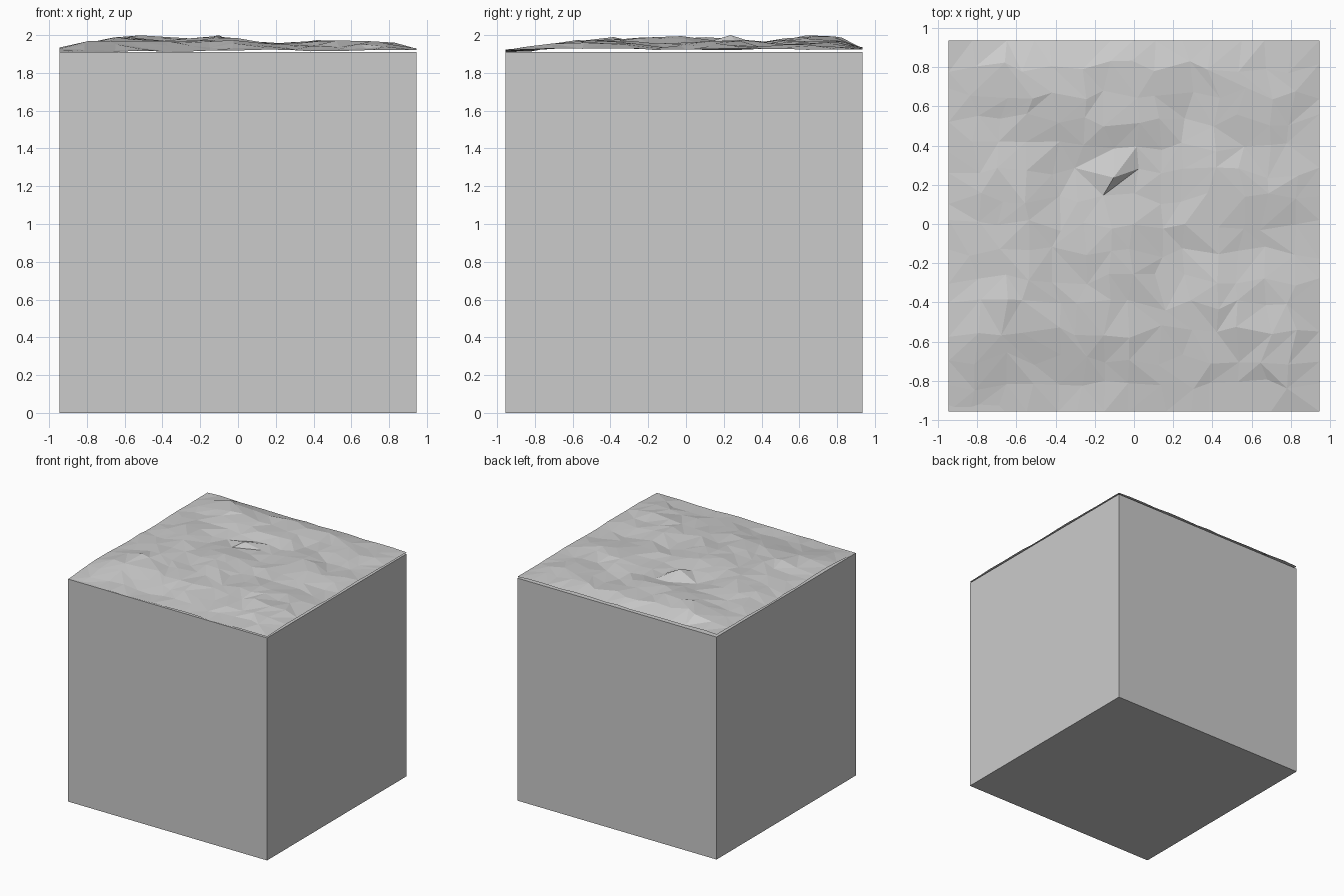
import bpy, bmesh, random
from mathutils import Vector, noise

if "Cube" in bpy.data.objects:
    bpy.data.objects.remove(bpy.data.objects["Cube"])

random.seed(4)
X0, X1, Y0, Y1 = -0.945, 0.945, -0.955, 0.935
TOP = 1.91
N = 14


def finish(name, bm):
    mesh = bpy.data.meshes.new(name)
    bm.to_mesh(mesh)
    bm.free()
    obj = bpy.data.objects.new(name, mesh)
    bpy.context.collection.objects.link(obj)
    return obj


def profile(points, t):
    for (a, za), (b, zb) in zip(points, points[1:]):
        if t <= b:
            return za + (zb - za) * max(0, (t - a) / (b - a))
    return points[-1][1]


# Solid ground block
bm = bmesh.new()
bmesh.ops.create_cube(bm, size=1)
for v in bm.verts:
    v.co = Vector((X0 if v.co.x < 0 else X1, Y0 if v.co.y < 0 else Y1,
                   0 if v.co.z < 0 else TOP))
finish("ground_block", bm)

# Skyline of the surface as seen from the front and from the right
along_x = [(-0.95, 1.95), (-0.8, 1.962), (-0.6, 2.0), (-0.35, 1.985), (-0.2, 2.0),
           (0.0, 1.985), (0.25, 1.955), (0.5, 1.978), (0.7, 1.965), (0.95, 1.945)]
along_y = [(-0.96, 1.925), (-0.8, 1.945), (-0.6, 1.975), (-0.3, 2.0), (0.1, 1.995),
           (0.4, 1.965), (0.8, 2.0), (0.94, 1.96)]

# Uneven low-poly surface: jittered grid, displaced and triangulated
bm = bmesh.new()
step = (X1 - X0) / N
grid = []
for j in range(N + 1):
    row = []
    for i in range(N + 1):
        jitter = lambda k: random.uniform(-0.25, 0.25) * step if 0 < k < N else 0
        x = X0 + i * step + jitter(i)
        y = Y0 + j * step + jitter(j)
        n = noise.noise(Vector((x * 3, y * 3, 1.7)))
        z = min(profile(along_x, x), profile(along_y, y)) - 0.013 + 0.028 * n
        z += random.uniform(-0.008, 0.008)
        if i in (0, N) or j in (0, N):
            z = 0.5 * z + 0.5 * 1.918
        row.append(bm.verts.new((x, y, min(2.0, max(TOP - 0.003, z)))))
    grid.append(row)
grid[9][6].co.z = 2.0
for j in range(N):
    for i in range(N):
        a, b, c, d = grid[j][i], grid[j][i + 1], grid[j + 1][i + 1], grid[j + 1][i]
        if random.random() < 0.5:
            bm.faces.new((a, b, c))
            bm.faces.new((a, c, d))
        else:
            bm.faces.new((a, b, d))
            bm.faces.new((b, c, d))
finish("rough_surface", bm)
